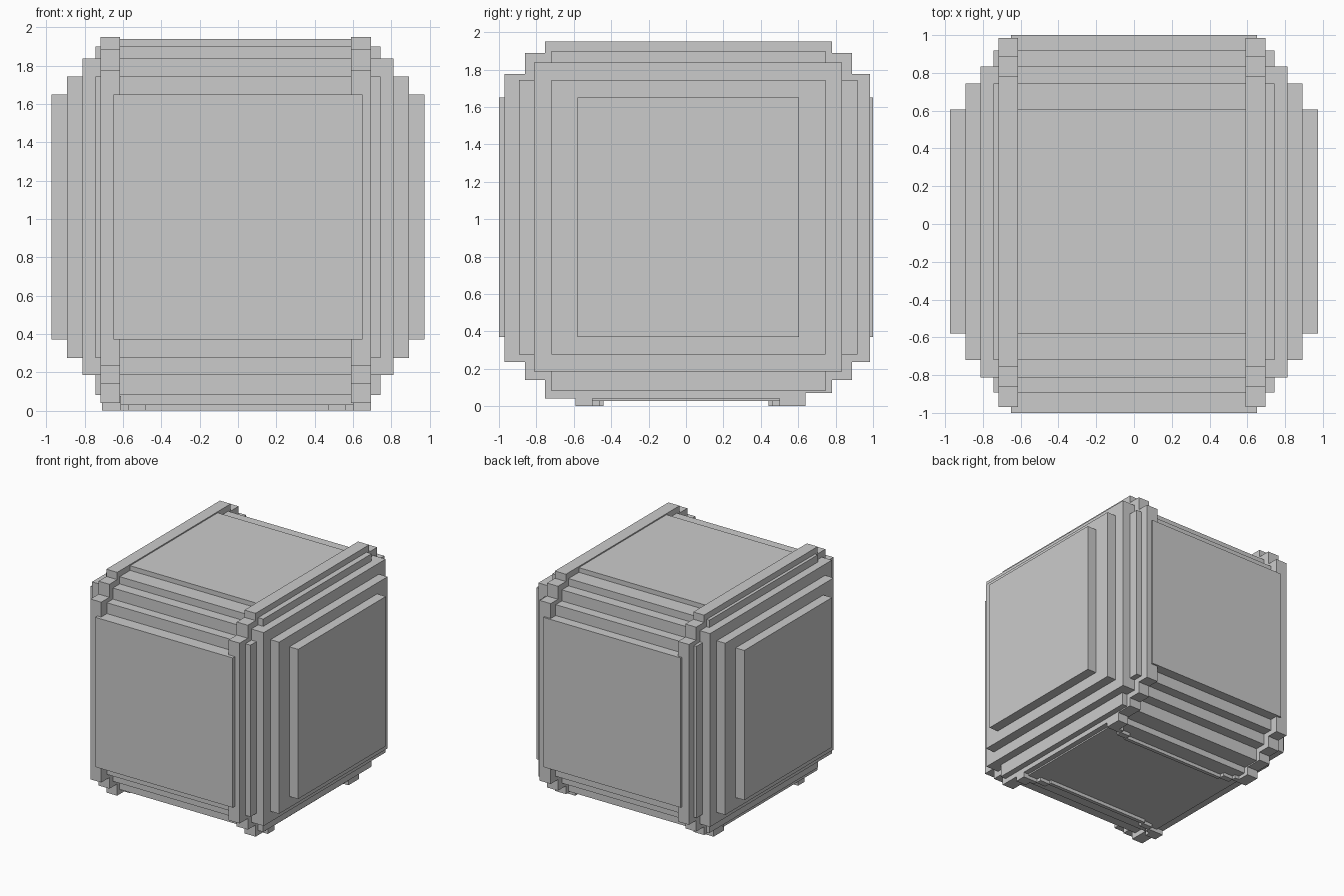
import bpy
import bmesh
from mathutils import Vector

if "Cube" in bpy.data.objects:
    bpy.data.objects.remove(bpy.data.objects["Cube"])


def boxes(name, parts):
    """One object made of boxes given as (x0, x1, y0, y1, z0, z1)."""
    bm = bmesh.new()
    for x0, x1, y0, y1, z0, z1 in parts:
        lo, hi = Vector((x0, y0, z0)), Vector((x1, y1, z1))
        for v in bmesh.ops.create_cube(bm, size=1)["verts"]:
            v.co = Vector([(a + b) / 2 + c * (b - a) for a, b, c in zip(lo, hi, v.co)])
    mesh = bpy.data.meshes.new(name)
    bm.to_mesh(mesh)
    bm.free()
    obj = bpy.data.objects.new(name, mesh)
    bpy.context.collection.objects.link(obj)
    return obj


# Stepped layers of the rounded block: half width, then y and z ranges
layers = {
    "side_plates_outer": (0.975, -0.58, 0.605, 0.37, 1.65),
    "side_plates_middle": (0.893, -0.72, 0.745, 0.275, 1.743),
    "core_block": (0.812, -0.812, 0.835, 0.185, 1.838),
    "upper_lower_step": (0.743, -0.72, 0.745, 0.08, 1.90),
    "front_back_step": (0.743, -0.893, 0.918, 0.275, 1.743),
    "front_back_plates": (0.65, -1.0, 1.0, 0.37, 1.65),
    "top_bottom_plates": (0.65, -0.58, 0.605, 0.028, 1.94),
}
for name, (w, y0, y1, z0, z1) in layers.items():
    boxes(name, [(-w, w, y0, y1, z0, z1)])

# Raised stepped bands running round the block near each side
band_steps = [
    (-0.755, 0.52, 0.04, 1.95),
    (0.50, 0.78, 0.07, 1.95),
    (-0.86, 0.887, 0.14, 1.888),
    (-0.97, 0.985, 0.235, 1.777),
]
for name, x0, x1 in (("left_band", -0.717, -0.615), ("right_band", 0.59, 0.695)):
    boxes(name, [(x0, x1) + step for step in band_steps])

# Thin foot rails under the block, bowed inward at the middle
for name, s, outer in (("front_foot_rail", -1, 0.59), ("back_foot_rail", 1, 0.64)):
    parts = []
    for x0, x1, a, b in ((-0.48, 0.47, 0.44, 0.47), (-0.57, -0.48, 0.46, 0.51),
                         (0.47, 0.56, 0.46, 0.51), (-0.66, -0.57, 0.50, 0.54),
                         (0.56, 0.65, 0.50, 0.54), (-0.71, -0.61, 0.50, outer),
                         (0.60, 0.695, 0.50, outer)):
        y0, y1 = sorted((s * a, s * b))
        parts.append((x0, x1, y0, y1, 0.0, 0.075))
    boxes(name, parts)
